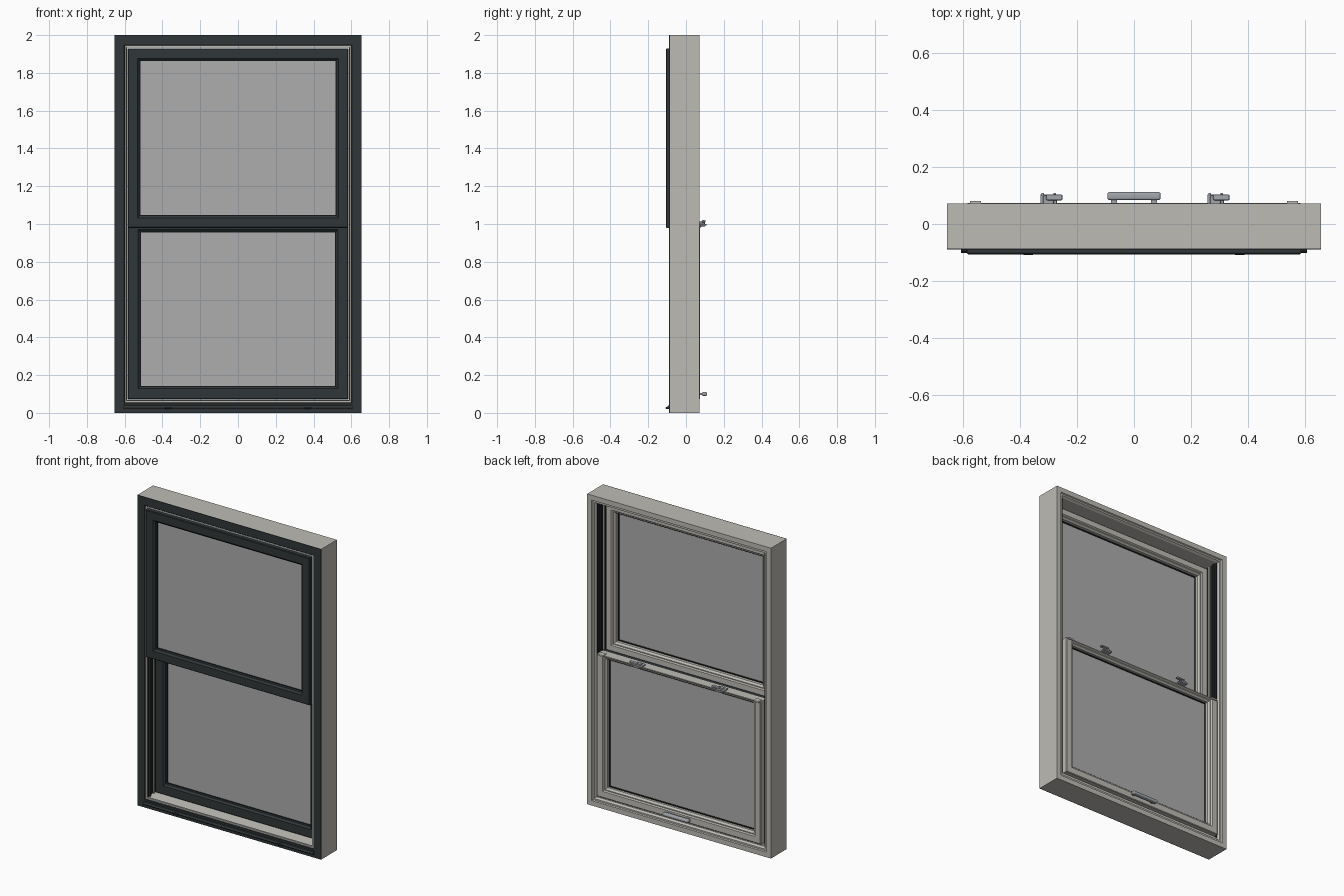
import bpy, bmesh

if "Cube" in bpy.data.objects:
    bpy.data.objects.remove(bpy.data.objects["Cube"])

def mat(name, c):
    m = bpy.data.materials.new(name)
    m.diffuse_color = (*c, 1)
    m.use_nodes = True
    m.node_tree.nodes["Principled BSDF"].inputs["Base Color"].default_value = m.diffuse_color
    return m

DARK = mat("dark_cladding", (0.03, 0.037, 0.04))
BLACK = mat("black_track", (0.012, 0.013, 0.015))
BEIGE = mat("warm_white", (0.51, 0.50, 0.46))
METAL = mat("lock_metal", (0.36, 0.38, 0.41))
GLASS = mat("glass", (0.42, 0.42, 0.42))

def finish(name, bm, m):
    bmesh.ops.recalc_face_normals(bm, faces=bm.faces)
    me = bpy.data.meshes.new(name)
    bm.to_mesh(me)
    bm.free()
    ob = bpy.data.objects.new(name, me)
    bpy.context.collection.objects.link(ob)
    if m:
        me.materials.append(m)
    return ob

def ring(name, hx, z0, z1, profile, m):
    """Sweep a closed (inset, y) profile around a mitred rectangle."""
    bm = bmesh.new()
    loops = [[bm.verts.new(p) for p in ((-hx + d, y, z0 + d), (hx - d, y, z0 + d),
                                        (hx - d, y, z1 - d), (-hx + d, y, z1 - d))]
             for d, y in profile]
    for a, b in zip(loops, loops[1:] + loops[:1]):
        for i in range(4):
            j = (i + 1) % 4
            bm.faces.new((a[i], a[j], b[j], b[i]))
    return finish(name, bm, m)

def box(name, x, y, z, m, bevel=0, seg=2):
    bm = bmesh.new()
    bmesh.ops.create_cube(bm, size=1)
    for v in bm.verts:
        v.co = [r[0] + (c + 0.5) * (r[1] - r[0]) for c, r in zip(v.co, (x, y, z))]
    if bevel:
        bmesh.ops.bevel(bm, geom=bm.edges[:], offset=bevel, segments=seg,
                        affect='EDGES', profile=0.5)
    return finish(name, bm, m)

def extrude_x(name, x0, x1, profile, m):
    """Extrude a (y, z) profile along x."""
    bm = bmesh.new()
    a, b = ([bm.verts.new((x, y, z)) for y, z in profile] for x in (x0, x1))
    bm.faces.new(a)
    bm.faces.new(b)
    for i in range(len(a)):
        j = (i + 1) % len(a)
        bm.faces.new((a[i], a[j], b[j], b[i]))
    return finish(name, bm, m)

# outer frame: body with stepped interior edge, thin dark front cladding
ring("frame_body", 0.655, 0, 2, [(0, -0.086), (0, 0.071), (0.032, 0.071), (0.036, 0.064),
     (0.046, 0.064), (0.054, 0.05), (0.054, -0.074), (0.066, -0.074), (0.066, -0.086)], BEIGE)
ring("frame_cladding", 0.655, 0, 2, [(0, -0.086), (0, -0.09), (0.052, -0.09),
     (0.056, -0.086)], DARK)
# inner slope of the sill under the lower sash
extrude_x("sill_slope", -0.601, 0.601, [(-0.074, 0.05), (0.05, 0.05), (0.05, 0.068),
          (0.0, 0.068), (-0.074, 0.058)], BEIGE)
# sill nose and drain covers
extrude_x("sill_nose", -0.605, 0.605, [(-0.088, 0.02), (-0.098, 0.02), (-0.102, 0.026),
          (-0.096, 0.038), (-0.088, 0.042)], DARK)
for s in (-1, 1):
    box("drain_cover", (s * 0.37 - 0.018, s * 0.37 + 0.018), (-0.108, -0.094),
        (0.021, 0.031), DARK, 0.002, 1)

# side tracks: dark liners with ribs and a light parting stop
for s in (-1, 1):
    def jamb(name, a, b, y0, y1, m):
        box(name, sorted((s * a, s * b)), (y0, y1), (0.056, 1.944), m)
    jamb("jamb_liner", 0.596, 0.602, -0.074, 0.05, BLACK)
    jamb("front_track_rib", 0.587, 0.597, -0.055, -0.048, DARK)
    jamb("parting_stop", 0.587, 0.597, -0.016, -0.006, BEIGE)
    jamb("back_track_rib", 0.587, 0.597, 0.024, 0.031, DARK)

def sash(name, z0, z1, yf, yb, yg, inset):
    """Dark clad front, light interior, dark glazing seal and pane."""
    ym, w = yg - 0.012, inset
    ring(name + "_cladding", 0.585, z0, z1, [(0, ym), (0, yf + 0.004), (0.004, yf),
         (w - 0.012, yf), (w - 0.004, yf + 0.008), (w, yf + 0.010), (w, ym)], DARK)
    ring(name + "_interior", 0.585, z0, z1, [(0, ym), (0, yb - 0.004), (0.004, yb),
         (w - 0.026, yb), (w - 0.02, yb - 0.008), (w - 0.014, yb - 0.008),
         (w - 0.004, yb - 0.020), (w - 0.004, ym)], BEIGE)
    ring(name + "_seal", 0.585, z0, z1, [(w - 0.006, ym), (w - 0.006, yg + 0.012),
         (w + 0.003, yg + 0.012), (w + 0.003, ym)], BLACK)
    t = w - 0.004
    box(name + "_glass", (-0.585 + t, 0.585 - t), (yg - 0.008, yg + 0.008),
        (z0 + t, z1 - t), GLASS)

sash("upper_sash", 0.98, 1.93, -0.106, -0.018, -0.068, 0.065)
# lower sash is built taller, its top rail is trimmed to the meeting line
sash("lower_sash", 0.072, 1.026, -0.008, 0.074, 0.028, 0.068)
for ob in bpy.data.objects:
    if ob.name.startswith("lower_sash"):
        bm = bmesh.new()
        bm.from_mesh(ob.data)
        for v in bm.verts:
            if v.co.z > 0.99:
                v.co.z = 0.99
        bmesh.ops.dissolve_degenerate(bm, dist=1e-5, edges=bm.edges[:])
        bm.to_mesh(ob.data)
        bm.free()

# tilt latches on the lower sash top rail
for s in (-1, 1):
    box("tilt_latch", (s * 0.555 - 0.02, s * 0.555 + 0.02), (0.045, 0.081),
        (0.982, 0.994), BEIGE, 0.003)

# two sash locks, same orientation
for cx in (-0.29, 0.295):
    box("lock_base", (cx - 0.038, cx + 0.02), (0.04, 0.104), (0.988, 0.999), METAL, 0.004)
    box("lock_hub", (cx - 0.028, cx + 0.01), (0.06, 0.1), (0.998, 1.012), METAL, 0.005)
    box("lock_lever", (cx - 0.018, cx + 0.04), (0.083, 0.103), (1.008, 1.02), METAL, 0.005)
    for dx in (-0.03, 0.012):
        box("lock_screw", (cx + dx - 0.004, cx + dx + 0.004), (0.1, 0.109),
            (0.992, 1.0), METAL, 0.002)

# lift handle on the bottom rail
box("lift_handle", (-0.093, 0.093), (0.084, 0.112), (0.09, 0.11), METAL, 0.008, 3)
for s in (-1, 1):
    box("lift_handle_post", (s * 0.07 - 0.01, s * 0.07 + 0.01), (0.07, 0.09),
        (0.096, 0.104), METAL)
